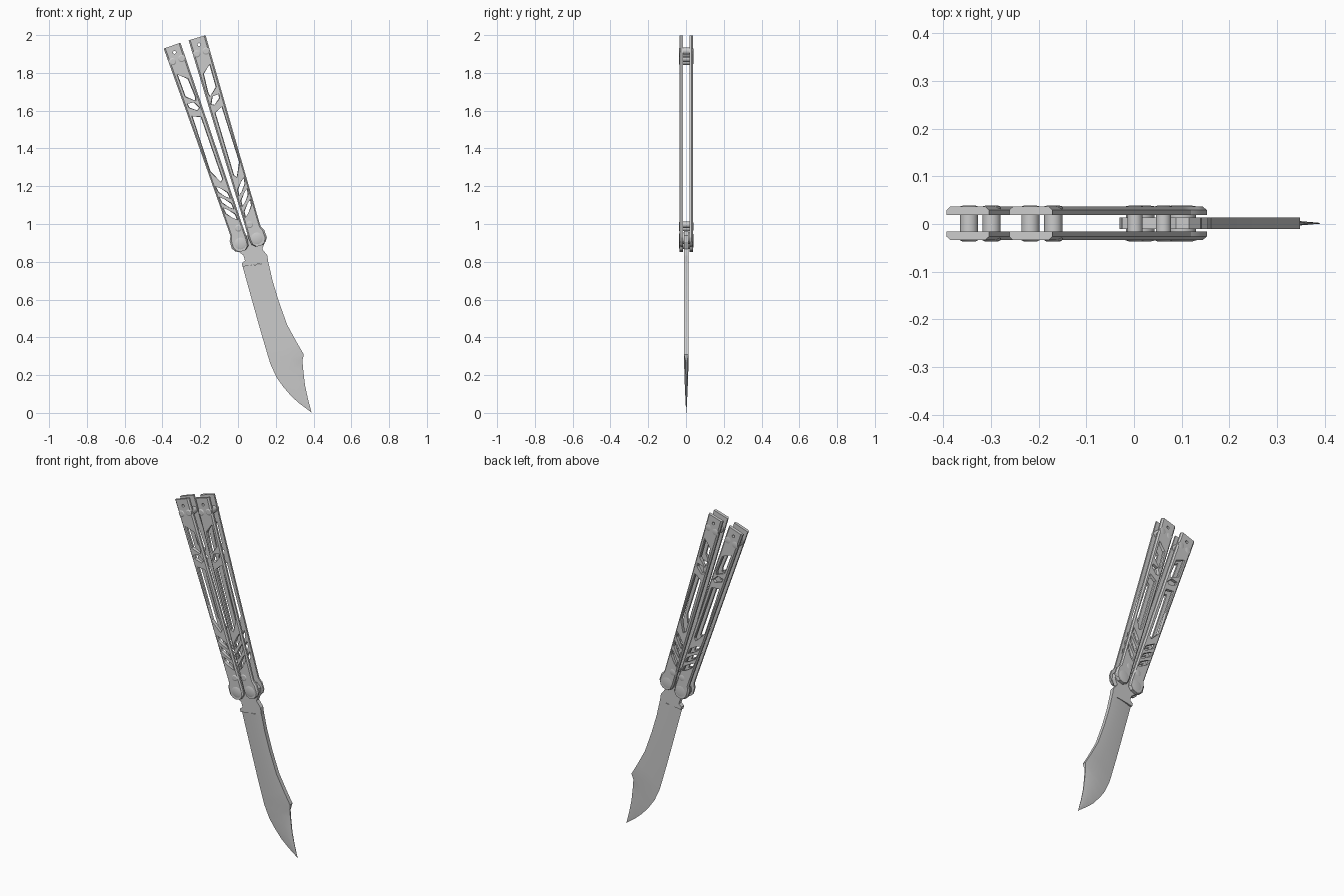
import bpy, bmesh, math

if "Cube" in bpy.data.objects:
    bpy.data.objects.remove(bpy.data.objects["Cube"])

CY = 0.0015                      # mid plane of the knife
INNER, SHOULDER, OUTER = 0.0175, 0.028, 0.0355


def finish(bm, name, smooth=True):
    bmesh.ops.recalc_face_normals(bm, faces=bm.faces[:])
    me = bpy.data.meshes.new(name)
    bm.to_mesh(me)
    bm.free()
    ob = bpy.data.objects.new(name, me)
    bpy.context.collection.objects.link(ob)
    if smooth:
        shade(ob)
    return ob


def shade(ob):
    bpy.ops.object.select_all(action='DESELECT')
    ob.select_set(True)
    bpy.context.view_layer.objects.active = ob
    bpy.ops.object.shade_smooth_by_angle(angle=math.radians(25))


def add_prism(bm, levels):
    """Loft between (y, [(x, z), ...]) outlines and cap both ends."""
    rows = [[bm.verts.new((x, CY + y, z)) for x, z in pts] for y, pts in levels]
    n = len(rows[0])
    for a, b in zip(rows, rows[1:]):
        for i in range(n):
            j = (i + 1) % n
            bm.faces.new((a[i], a[j], b[j], b[i]))
    bm.faces.new(rows[0])
    bm.faces.new(rows[-1])


def circle(c, r, n=24):
    return [(c[0] + r * math.cos(math.tau * i / n),
             c[1] + r * math.sin(math.tau * i / n)) for i in range(n)]


# Handle outline and slots in local (along, across) coordinates; +across = inner side
OUTLINE = [(-.042, -.02), (-.042, .015), (-.025, .036), (.01, .042), (.1, .041),
           (.6, .045), (1.108, .047), (1.108, -.047), (.6, -.041), (.1, -.037),
           (.055, -.037), (.03, -.05), (-.01, -.052), (-.03, -.04)]
SLOTS = [
    [(.955, -.022), (.94, -.006), (.915, .02), (.81, .026), (.79, .02), (.83, -.02)],
    [(.79, -.022), (.787, .01), (.75, .027), (.74, .012), (.768, -.02)],
    [(.721, -.02), (.7, .02), (.355, .02), (.34, .008), (.415, -.025)],
] + [[(u, -.024), (u - .02, -.004), (u - .055, .022), (u - .088, .024),
      (u - .068, .004), (u - .034, -.02)] for u in (.33, .27, .21)]

PIVOTS = {"left": ((.013, .897), 19.06, 1), "right": ((.1, .924), 16.6, -1)}

for side, (piv, deg, s) in PIVOTS.items():
    ca, sa = math.cos(math.radians(deg)), math.sin(math.radians(deg))

    def world(u, v):
        return (piv[0] - u * sa + s * v * ca, piv[1] + u * ca + s * v * sa)

    def outline(pts, k=1.0):
        return [world(u, v * k) for u, v in pts]

    for face, f in (("front", -1), ("back", 1)):
        # Chamfered plate
        bm = bmesh.new()
        add_prism(bm, [(f * INNER, outline(OUTLINE)), (f * SHOULDER, outline(OUTLINE)),
                       (f * OUTER, outline(OUTLINE, .82))])
        plate = finish(bm, f"{side}_handle_{face}_plate", False)

        # Slots and lanyard hole, slightly flared outward
        bm = bmesh.new()
        for slot in SLOTS:
            add_prism(bm, [(f * .01, outline(slot)), (f * .03, outline(slot)),
                           (f * .037, outline(slot, 1.25))])
        hole = circle(world(1.07, 0), .008, 16)
        add_prism(bm, [(f * .01, hole), (f * .04, hole)])
        cutter = finish(bm, "slot_cutter", False)
        mod = plate.modifiers.new("slots", 'BOOLEAN')
        mod.object, mod.solver = cutter, 'EXACT'
        bpy.context.view_layer.objects.active = plate
        bpy.ops.object.modifier_apply(modifier=mod.name)
        bpy.data.objects.remove(cutter)
        shade(plate)

        # Screw heads
        top = OUTER + (.003 if f < 0 else .0015)
        bm = bmesh.new()
        for (u, v), r in (((0, 0), .031), ((.08, .016), .018),
                          ((1.027, -.025), .019), ((1.027, .025), .019)):
            c = world(u, v)
            add_prism(bm, [(f * .03, circle(c, r)), (f * OUTER, circle(c, r)),
                           (f * top, circle(c, r * .7))])
        finish(bm, f"{side}_{face}_screws")

    # Spacer pins between the plates
    bm = bmesh.new()
    for u, v, r in ((1.027, -.025, .019), (1.027, .025, .019), (.08, .016, .016),
                    (0, 0, .03)):
        c = circle(world(u, v), r)
        add_prism(bm, [(-.019, c), (.019, c)])
    finish(bm, f"{side}_spacers")

# Tang joining both pivots to the blade
TANG = [(.155, .834), (.128, .868), (.143, .905), (.14, .94), (.115, .964), (.088, .963),
        (.062, .942), (.04, .937), (.0, .937), (-.025, .92), (-.03, .89), (-.012, .862),
        (.008, .85), (.029, .834), (.037, .806), (.02, .792), (.024, .774), (.12, .79),
        (.162, .785)]
bm = bmesh.new()
add_prism(bm, [(-.0125, TANG), (.0125, TANG)])
finish(bm, "tang")

# Blade: stations from heel to tip, with edge, ridge and spine
EDGE = [(.024, .776), (.055, .665), (.092, .532), (.125, .415), (.156, .31), (.172, .258),
        (.204, .188), (.238, .14), (.285, .085), (.33, .046), (.387, .004)]
SPINE = [(.162, .792), (.183, .7), (.216, .59), (.26, .467), (.31, .375), (.348, .31),
         (.341, .275), (.346, .22), (.355, .145), (.37, .075), (.39, 0)]
RIDGE_T = [.012] * 6 + [.011, .0095, .007, .004, .001]
SPINE_T = [.012] * 6 + [.004, .003, .002, .0015, .0005]
bm = bmesh.new()
rings = []
for (ex, ez), (sx, sz), rt, st in zip(EDGE, SPINE, RIDGE_T, SPINE_T):
    rx, rz = ex + (sx - ex) * .6, ez + (sz - ez) * .6
    rings.append([bm.verts.new((x, CY + y, z)) for x, y, z in (
        (ex, 0, ez), (rx, -rt, rz), (sx, -st, sz), (sx, st, sz), (rx, rt, rz))])
for a, b in zip(rings, rings[1:]):
    for i in range(5):
        j = (i + 1) % 5
        bm.faces.new((a[i], a[j], b[j], b[i]))
bm.faces.new(rings[0])
bm.faces.new(rings[-1])
finish(bm, "blade")
